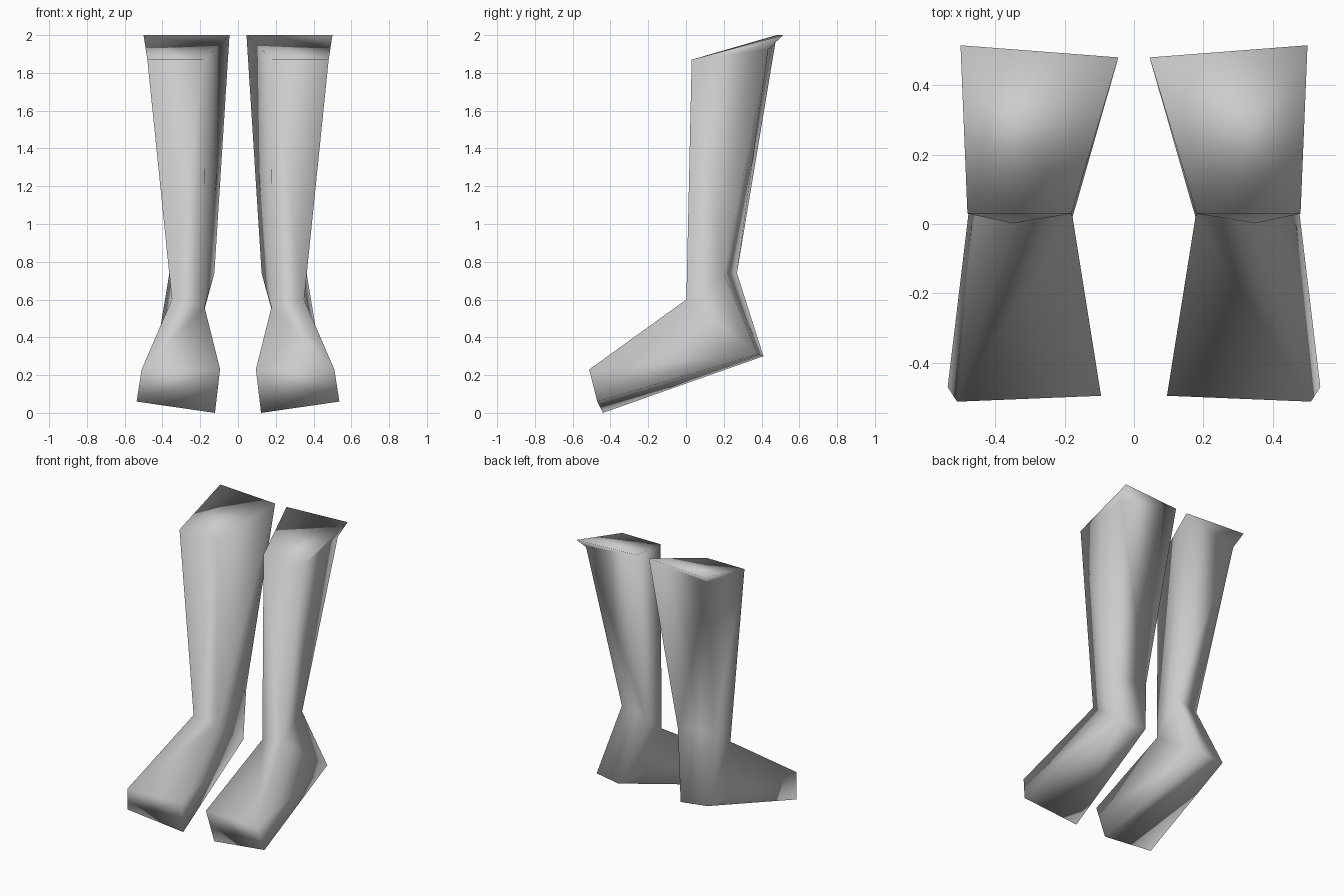
import bpy, bmesh

if "Cube" in bpy.data.objects:
    bpy.data.objects.remove(bpy.data.objects["Cube"])

# Four-corner loops of one boot, top to bottom:
# inner front, outer front, outer back, inner back
rim = [(.18, .03, 1.87), (.48, .03, 1.87), (.50, .515, 2.0), (.045, .48, 2.0)]
shaft = [rim[0], rim[1], (.48, .435, 1.925), rim[3]]
ankle = [(.177, .02, .56), (.35, .002, .60), (.363, .20, .74), (.125, .27, .74)]
heel = [(.435, .38, .31), (.245, .41, .30)]
instep = [(.095, -.495, .23), (.51, -.512, .23)] + heel
sole = [(.122, -.44, 0), (.537, -.47, .06)] + heel


def loft(name, loops, side):
    """Skin the loops, cap both ends; side=-1 mirrors across x."""
    bm = bmesh.new()
    verts = {}

    def vert(p):
        if p not in verts:
            verts[p] = bm.verts.new((p[0] * side, p[1], p[2]))
        return verts[p]

    def face(points):
        unique = list(dict.fromkeys(points))
        if len(unique) > 2:
            bm.faces.new([vert(p) for p in unique])

    for upper, lower in zip(loops, loops[1:]):
        for i in range(4):
            j = (i + 1) % 4
            face([upper[i], lower[i], lower[j], upper[j]])
    face(loops[0])
    face(loops[-1])
    bmesh.ops.recalc_face_normals(bm, faces=bm.faces)
    mesh = bpy.data.meshes.new(name)
    bm.to_mesh(mesh)
    bm.free()
    mesh.shade_smooth()
    obj = bpy.data.objects.new(name, mesh)
    bpy.context.collection.objects.link(obj)


# Pair of boots
for name, side in (("boot_right", 1), ("boot_left", -1)):
    loft(name, [rim, shaft, ankle, instep, sole], side)
